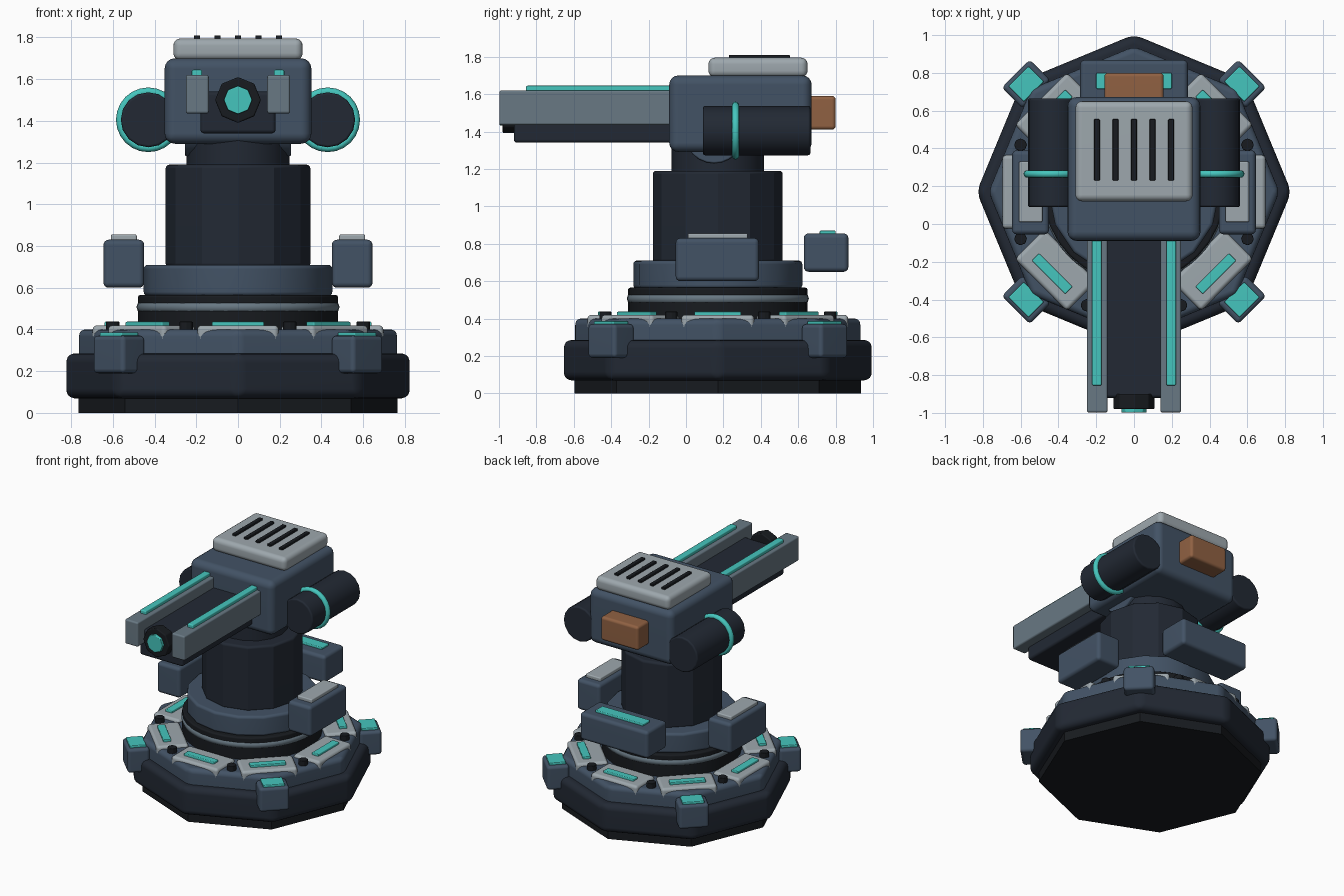
import bpy, bmesh, math
from mathutils import Matrix, Vector

if "Cube" in bpy.data.objects:
    bpy.data.objects.remove(bpy.data.objects["Cube"])

CY = 0.17  # y of the base and column axis


def mat(name, r, g, b):
    m = bpy.data.materials.new(name)
    m.diffuse_color = (r, g, b, 1)
    m.use_nodes = True
    m.node_tree.nodes["Principled BSDF"].inputs["Base Color"].default_value = m.diffuse_color
    return m


BLACK = mat("black", .009, .011, .014)
DARK = mat("dark", .016, .022, .034)
BLUE = mat("slate", .055, .085, .13)
STEEL = mat("steel", .14, .19, .23)
LIGHT = mat("light", .34, .39, .42)
CYAN = mat("cyan", .06, .56, .51)
COPPER = mat("copper", .28, .12, .055)


def finish(bm, name, material, bevel=0.0):
    """Round the sharp edges, then turn the bmesh into a shaded object."""
    if bevel:
        bm.normal_update()
        edges = [e for e in bm.edges if e.calc_face_angle(0) > math.radians(35)]
        bmesh.ops.bevel(bm, geom=edges, offset=bevel, segments=4, profile=.5,
                        affect='EDGES', clamp_overlap=True)
    bmesh.ops.recalc_face_normals(bm, faces=bm.faces[:])
    me = bpy.data.meshes.new(name)
    bm.to_mesh(me)
    bm.free()
    me.materials.append(material)
    ob = bpy.data.objects.new(name, me)
    bpy.context.collection.objects.link(ob)
    bpy.ops.object.select_all(action='DESELECT')
    ob.select_set(True)
    bpy.context.view_layer.objects.active = ob
    bpy.ops.object.shade_smooth_by_angle(angle=math.radians(25))
    if bevel:
        ob.modifiers.new("weighted", 'WEIGHTED_NORMAL').keep_sharp = True
    return ob


def box(name, material, x, y, z, bevel=0.0, spin=None):
    """Box from (min, max) ranges; spin turns it about the base axis."""
    bm = bmesh.new()
    c = [(a + b) / 2 for a, b in (x, y, z)]
    s = [b - a for a, b in (x, y, z)]
    bmesh.ops.create_cube(bm, size=1, matrix=Matrix.Translation(c) @ Matrix.Diagonal((*s, 1)))
    if spin is not None:
        bmesh.ops.rotate(bm, verts=bm.verts, cent=(0, CY, 0), matrix=Matrix.Rotation(spin, 3, 'Z'))
    return finish(bm, name, material, bevel)


def drum(name, material, r, a, b, sides, at=(0, CY), axis='Z', bevel=0.0):
    """Cylinder from a to b along the axis; at holds the other two coordinates."""
    bm = bmesh.new()
    m = (a + b) / 2
    if axis == 'Z':
        place = Matrix.Translation((at[0], at[1], m))
    elif axis == 'Y':
        place = Matrix.Translation((at[0], m, at[1])) @ Matrix.Rotation(math.pi / 2, 4, 'X')
    else:
        place = Matrix.Translation((m, at[0], at[1])) @ Matrix.Rotation(math.pi / 2, 4, 'Y')
    bmesh.ops.create_cone(bm, cap_ends=True, segments=sides, radius1=r, radius2=r,
                          depth=b - a, matrix=place)
    return finish(bm, name, material, bevel)


def ring(name, material, major, minor, loc, sides, rot=(0, 0, 0)):
    bpy.ops.mesh.primitive_torus_add(location=loc, rotation=rot, major_segments=sides,
                                     minor_segments=10, major_radius=major, minor_radius=minor)
    ob = bpy.context.object
    ob.name = name
    ob.data.materials.append(material)
    bpy.ops.object.shade_smooth_by_angle(angle=math.radians(50))
    return ob


def mirrored(name, material, x, y, z, bevel=0.0):
    for side, s in (("left", -1), ("right", 1)):
        box(f"{name}_{side}", material, sorted((s * x[0], s * x[1])), y, z, bevel)


# octagonal base
drum("base_foot", BLACK, .765, 0, .1, 8)
drum("base_skirt", DARK, .833, .07, .285, 8, bevel=.045)
drum("base_deck", BLUE, .77, .24, .40, 8, bevel=.035)

# deck plates with light strips, and bolts between them
for i in range(8):
    a = i * math.pi / 4
    box(f"deck_plate_{i}", LIGHT, (.475, .697), (CY - .195, CY + .195), (.335, .42), .022, a)
    box(f"deck_light_{i}", CYAN, (.585, .64), (CY - .125, CY + .125), (.40, .437), .006, a)
    b = a + math.pi / 8
    drum(f"deck_bolt_{i}", BLACK, .034, .38, .437, 8,
         (.65 * math.cos(b), CY + .65 * math.sin(b)), bevel=.005)

# corner clamps
for i in range(4):
    a = math.pi / 4 + i * math.pi / 2
    box(f"corner_clamp_{i}", BLUE, (.73, .885), (CY - .105, CY + .105), (.19, .37), .022, a)
    box(f"clamp_light_{i}", CYAN, (.75, .865), (CY - .075, CY + .075), (.36, .386), .006, a)

# turntable and column
drum("turntable", BLACK, .48, .38, .565, 32, bevel=.012)
ring("turntable_ring", STEEL, .457, .03, (0, CY, .507), 48)
drum("column_collar", BLUE, .452, .56, .71, 16, bevel=.02)
drum("column", DARK, .347, .70, 1.19, 12, bevel=.018)
drum("neck", DARK, .247, 1.17, 1.36, 16)
drum("tilt_hub", BLUE, .16, -.255, .255, 24, (.15, 1.39), 'X', .01)

# outrigger boxes around the collar
mirrored("side_box", BLUE, (.45, .645), (-.055, .39), (.60, .83), .025)
mirrored("side_box_cap", LIGHT, (.485, .61), (.01, .33), (.82, .855), .008)
box("rear_box", BLUE, (-.285, .285), (.63, .868), (.65, .855), .025)
box("rear_box_light", CYAN, (-.2, .2), (.715, .80), (.845, .87), .006)

# head with vented roof and rear hatch
box("head", BLUE, (-.352, .352), (-.09, .672), (1.29, 1.70), .05)
box("roof_plate", LIGHT, (-.31, .31), (.12, .65), (1.69, 1.795), .035)
for i in range(5):
    x = (i - 2) * .098
    box(f"roof_vent_{i}", BLACK, (x - .015, x + .015), (.23, .555), (1.77, 1.81), .005)
box("rear_hatch", COPPER, (-.157, .157), (.64, .80), (1.41, 1.59), .02)

# barrel, rails and muzzle
box("barrel", DARK, (-.18, .18), (-.92, 0), (1.34, 1.54), .018)
mirrored("rail", STEEL, (.14, .25), (-.998, 0), (1.435, 1.62), .012)
mirrored("rail_light", CYAN, (.172, .222), (-.855, -.05), (1.605, 1.645), .008)
drum("muzzle", BLACK, .11, -.98, -.90, 8, (0, 1.5), 'Y', .008)
drum("muzzle_lens", CYAN, .068, -.998, -.96, 8, (0, 1.5), 'Y', .005)

# side canisters with glowing bands
for side, s in (("left", -1), ("right", 1)):
    drum(f"canister_{side}", DARK, .132, .09, .665, 16, (s * .43, 1.405), 'Y', .012)
    ring(f"canister_band_{side}", CYAN, .135, .02, (s * .43, .265, 1.405), 24, (math.pi / 2, 0, 0))
